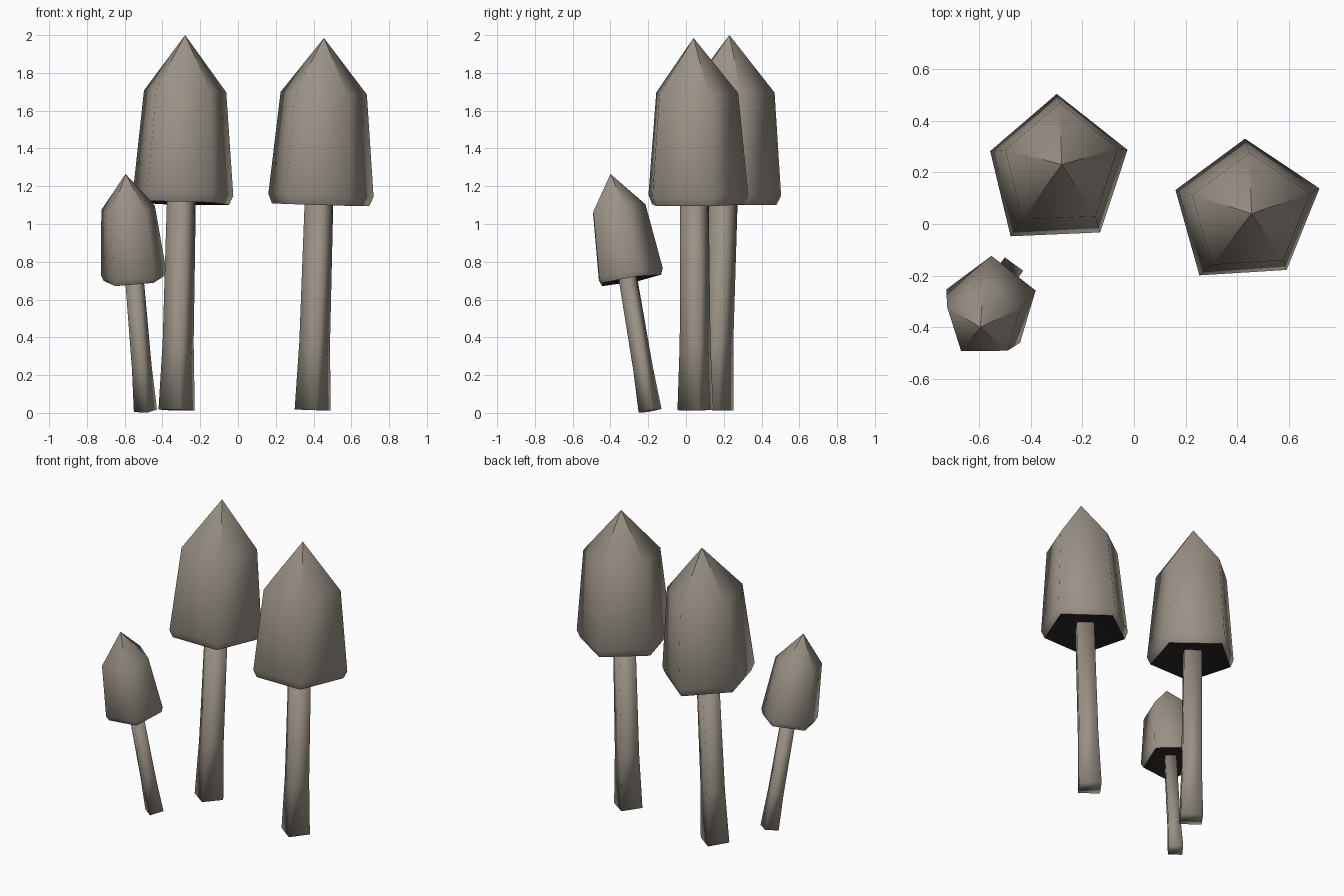
import bpy
import bmesh
import math
from mathutils import Vector

if "Cube" in bpy.data.objects:
    bpy.data.objects.remove(bpy.data.objects["Cube"])


def material(name, colour):
    m = bpy.data.materials.new(name)
    m.diffuse_color = (*colour, 1)
    m.use_nodes = True
    m.node_tree.nodes["Principled BSDF"].inputs["Base Color"].default_value = m.diffuse_color
    return m


GREY = material("warm_grey", (0.32, 0.285, 0.24))
DARK = material("dark_brown", (0.025, 0.021, 0.019))

HEIGHT = 1.985  # length of the unscaled mushroom from base to tip


def lathe(name, profile, turn, place, spread, tip=None, under=None):
    """Stack rings of (radius, height); close with a point or a flat face.
    spread holds one radius factor per side."""
    bm = bmesh.new()
    sides = len(spread)
    rings = []
    for r, z in profile:
        ring = []
        for i, s in enumerate(spread):
            a = math.radians(turn) + i * math.tau / sides
            ring.append(bm.verts.new((r * s * math.cos(a), r * s * math.sin(a), z)))
        rings.append(ring)
    for lo, hi in zip(rings, rings[1:]):
        for i in range(sides):
            j = (i + 1) % sides
            bm.faces.new((lo[i], lo[j], hi[j], hi[i]))
    for ring, z, slot in ((rings[-1], tip, 0), (rings[0], under, 1)):
        if z is None:
            bm.faces.new(ring)
            continue
        c = bm.verts.new((0, 0, z))
        for i in range(sides):
            f = bm.faces.new((ring[i], ring[(i + 1) % sides], c))
            f.material_index = slot
    bmesh.ops.recalc_face_normals(bm, faces=bm.faces[:])
    for f in bm.faces:
        f.smooth = True
    # crisp creases at the tip and around the underside
    for e in bm.edges:
        slots = {f.material_index for f in e.link_faces}
        at_tip = tip is not None and max(v.co.z for v in e.verts) > tip - 0.01
        e.smooth = not (at_tip or len(slots) > 1)
    for v in bm.verts:
        v.co = place(v.co)
    mesh = bpy.data.meshes.new(name)
    bm.to_mesh(mesh)
    bm.free()
    mesh.materials.append(GREY)
    if under is not None:
        mesh.materials.append(DARK)
    bpy.context.collection.objects.link(bpy.data.objects.new(name, mesh))


def mushroom(label, base, apex, spread):
    """Leaning mushroom whose size follows from base and tip positions."""
    base, apex = Vector(base), Vector(apex)
    axis = apex - base
    size = axis.length / HEIGHT
    rot = Vector((0, 0, 1)).rotation_difference(axis)

    def place(co):
        return base + rot @ (co * size)

    # four-sided stem, flared at the foot, reaching into the cap
    lathe(label + "_stem", [(0.097, 0), (0.083, 0.36), (0.077, 1.15)], 9, place, [1] * 4)
    # five-sided cap with a turned-in lip, dark underside and pointed tip
    lathe(label + "_cap", [(0.266, 1.095), (0.288, 1.145), (0.236, 1.69)], 90, place,
          spread, tip=HEIGHT, under=1.15)


mushroom("back_mushroom", (-0.325, 0.155, 0.015), (-0.28, 0.23, 2.0),
         (1.06, 0.94, 1.055, 0.99, 1.0))
mushroom("right_mushroom", (0.395, 0.05, 0.015), (0.455, 0.04, 1.985),
         (1.0, 0.99, 1.05, 0.96, 1.06))
mushroom("small_mushroom", (-0.49, -0.19, 0.011), (-0.595, -0.40, 1.265),
         (1.03, 1.0, 1.02, 1.0, 0.97))
